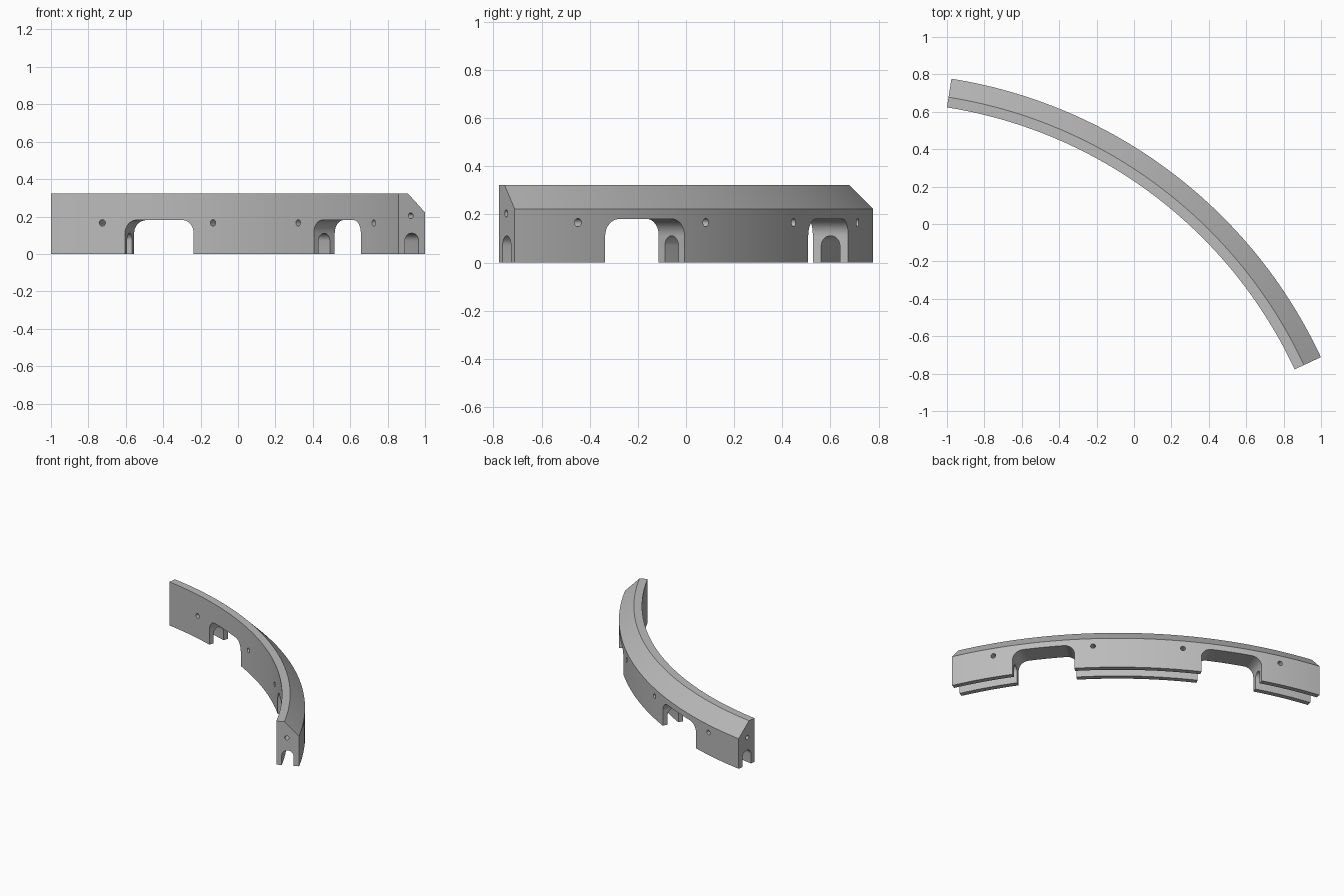
import bpy
import bmesh
from math import sin, cos, pi, radians
from mathutils import Matrix, Vector

cube = bpy.data.objects.get("Cube")
if cube:
    bpy.data.objects.remove(cube, do_unlink=True)

# Arc layout
CENTRE = Vector((-1.388, -1.825, 0))
R_IN, R_OUT = 2.479, 2.634
START, END = 25, 81
MID = (START + END) / 2
HEIGHT, CHAMFER = 0.323, 0.1
GROOVE_R, GROOVE_Z = 0.041, 0.07


def polar(r, deg, z):
    a = radians(deg)
    return CENTRE + Vector((r * cos(a), r * sin(a), z))


def loft(bm, rings):
    """Skin closed rings of points and cap both ends."""
    loops = [[bm.verts.new(p) for p in ring] for ring in rings]
    n = len(loops[0])
    for a, b in zip(loops, loops[1:]):
        for i in range(n):
            j = (i + 1) % n
            bm.faces.new((a[i], a[j], b[j], b[i]))
    bm.faces.new(loops[0][::-1])
    bm.faces.new(loops[-1])


def rod(bm, centre, direction, radius, length):
    turn = Vector(direction).to_track_quat('Z', 'Y').to_matrix().to_4x4()
    bmesh.ops.create_cone(bm, cap_ends=True, segments=24, radius1=radius,
                          radius2=radius, depth=length,
                          matrix=Matrix.Translation(centre) @ turn)


def make_object(name, bm):
    bmesh.ops.recalc_face_normals(bm, faces=bm.faces)
    mesh = bpy.data.meshes.new(name)
    bm.to_mesh(mesh)
    bm.free()
    obj = bpy.data.objects.new(name, mesh)
    bpy.context.collection.objects.link(obj)
    return obj


# Curved rail: chamfered section with an arched groove underneath
mid_r = (R_IN + R_OUT) / 2
section = [(R_IN, 0), (R_IN, HEIGHT), (R_OUT - CHAMFER, HEIGHT),
           (R_OUT, HEIGHT - CHAMFER), (R_OUT, 0), (mid_r + GROOVE_R, 0)]
section += [(mid_r + GROOVE_R * cos(pi * i / 12), GROOVE_Z + GROOVE_R * sin(pi * i / 12))
            for i in range(13)]
section.append((mid_r - GROOVE_R, 0))
bm = bmesh.new()
STEPS = 84
loft(bm, [[polar(r, START + (END - START) * i / STEPS, z) for r, z in section]
          for i in range(STEPS + 1)])
rail = make_object("curved_rail", bm)

# Window cutters: round-topped openings with radial side walls
bm = bmesh.new()
HALF, TOP, ROUND = 4.62, 0.181, 0.07
round_deg = ROUND / mid_r * 180 / pi
for side in (-1, 1):
    middle = MID + side * 13.95
    outline = [(-HALF, -0.1)]
    for sign, first in ((-1, pi), (1, pi / 2)):
        for i in range(11):
            a = first - i * pi / 20
            outline.append((sign * (HALF - round_deg) + round_deg * cos(a),
                            TOP - ROUND + ROUND * sin(a)))
    outline.append((HALF, -0.1))
    loft(bm, [[polar(r, middle + d, z) for d, z in outline]
              for r in (R_IN - 0.1, R_OUT + 0.1)])

# Radial bolt holes through the wall
for offset in (-21.5, -6.6, 6.6, 21.5):
    a = radians(MID + offset)
    rod(bm, polar(mid_r, MID + offset, 0.166), (cos(a), sin(a), 0), 0.017, 0.4)

# Dowel holes in the two end faces
for deg in (START, END):
    a = radians(deg)
    rod(bm, polar(R_IN + 0.072, deg, 0.204), (-sin(a), cos(a), 0), 0.015, 0.2)
cutter = make_object("opening_cutter", bm)
cutter.hide_render = True

# Cut the openings and drop the cutter
bpy.ops.object.select_all(action='DESELECT')
bpy.context.view_layer.objects.active = rail
rail.select_set(True)
cut = rail.modifiers.new("openings", 'BOOLEAN')
cut.operation = 'DIFFERENCE'
cut.solver = 'EXACT'
cut.object = cutter
bpy.ops.object.modifier_apply(modifier=cut.name)
bpy.data.objects.remove(cutter, do_unlink=True)

# Plain grey finish
grey = bpy.data.materials.new("plain_grey")
grey.use_nodes = True
colour = (0.5, 0.5, 0.5, 1)
grey.diffuse_color = colour
grey.node_tree.nodes["Principled BSDF"].inputs["Base Color"].default_value = colour
rail.data.materials.clear()
rail.data.materials.append(grey)
bpy.ops.object.shade_smooth_by_angle(angle=radians(30))
